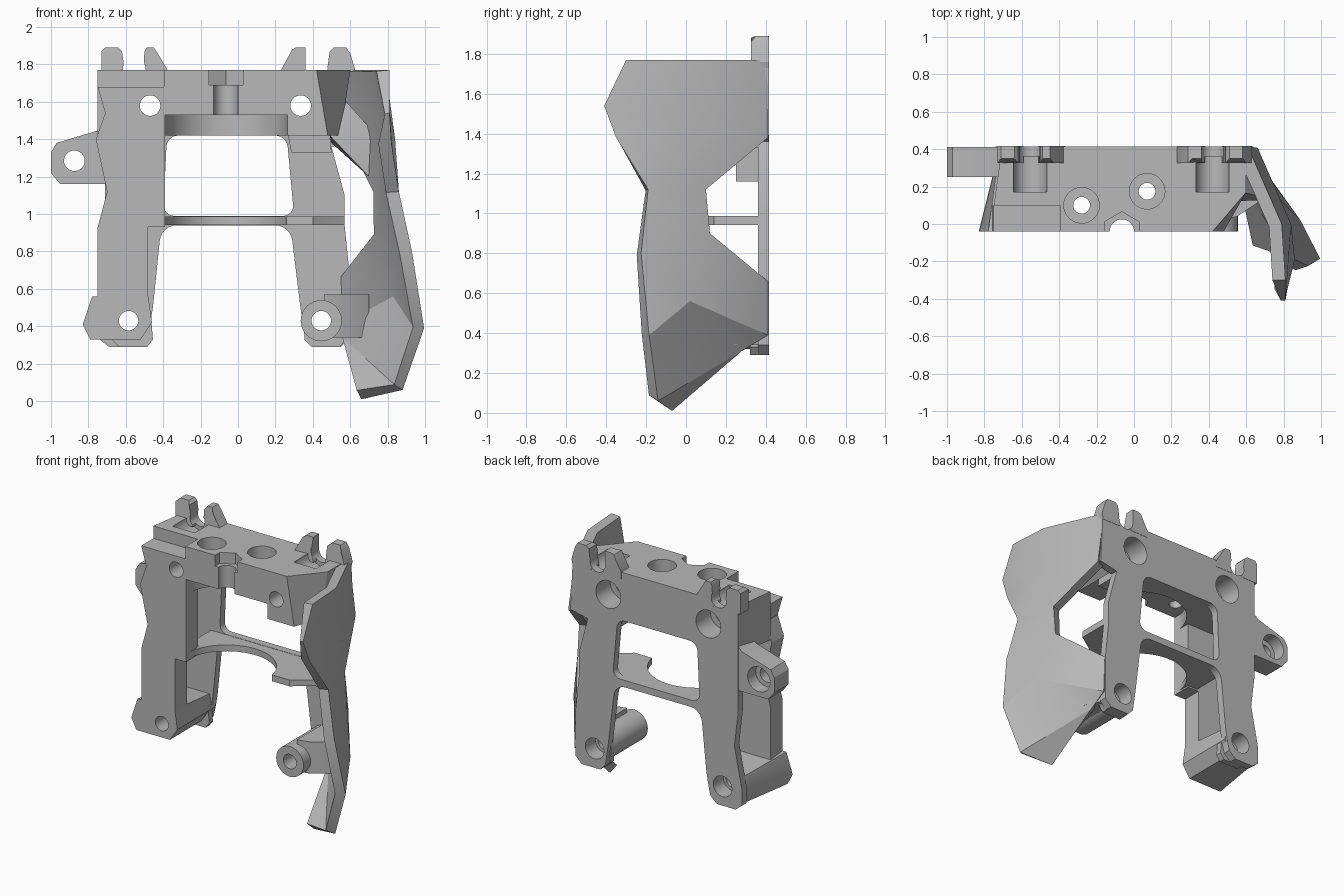
import bpy, bmesh, math

if "Cube" in bpy.data.objects:
    bpy.data.objects.remove(bpy.data.objects["Cube"], do_unlink=True)

grey = bpy.data.materials.new("plain grey")
grey.use_nodes = True
grey.diffuse_color = (0.48, 0.48, 0.48, 1)
grey.node_tree.nodes["Principled BSDF"].inputs["Base Color"].default_value = (0.48, 0.48, 0.48, 1)


def finish(name, bm):
    mesh = bpy.data.meshes.new(name)
    bm.to_mesh(mesh)
    bm.free()
    mesh.materials.append(grey)
    ob = bpy.data.objects.new(name, mesh)
    bpy.context.collection.objects.link(ob)
    return ob


def prism(name, pts, axis, lo, hi, radius=0):
    """Extrude a flat outline along y (points are x, z) or z (points are x, y)."""
    bm = bmesh.new()
    place = (lambda p, d: (p[0], d, p[1])) if axis == "y" else (lambda p, d: (p[0], p[1], d))
    ends = [[bm.verts.new(place(p, d)) for p in pts] for d in (lo, hi)]
    bm.faces.new(ends[0])
    bm.faces.new(ends[1][::-1])
    n = len(pts)
    for i in range(n):
        j = (i + 1) % n
        bm.faces.new((ends[0][i], ends[1][i], ends[1][j], ends[0][j]))
    bmesh.ops.recalc_face_normals(bm, faces=bm.faces)
    if radius:
        sides = [e for e in bm.edges if (e.verts[0] in ends[0]) != (e.verts[1] in ends[0])]
        bmesh.ops.bevel(bm, geom=sides, offset=radius, segments=6, profile=0.5, affect="EDGES")
    return finish(name, bm)


def rod(name, centre, r, axis, lo, hi, sides=32):
    turn = math.pi / 6 if sides == 6 else 0
    steps = [turn + 2 * math.pi * i / sides for i in range(sides)]
    return prism(name, [(centre[0] + r * math.cos(t), centre[1] + r * math.sin(t)) for t in steps],
                 axis, lo, hi)


def cut(ob, *cutters):
    for c in cutters:
        mod = ob.modifiers.new("cut", "BOOLEAN")
        mod.operation, mod.solver, mod.object = "DIFFERENCE", "EXACT", c
        bpy.context.view_layer.objects.active = ob
        bpy.ops.object.modifier_apply(modifier=mod.name)
        bpy.data.objects.remove(c, do_unlink=True)


BACK, FRONT = 0.415, -0.04
BOLTS = [(-0.47, 1.58), (0.335, 1.58)]
FEET = [(-0.585, 0.43), (0.445, 0.43)]
GROOVES = [(-0.555, 1.78), (0.42, 1.78)]
EAR = (-0.875, 1.285)
ROUND = (-0.065, -0.04)


def grooves(r, y0):
    return [rod("groove_cutter", g, r, "y", y0, 0.5) for g in GROOVES]


def foot_holes(centre):
    return (rod("foot_hole", centre, 0.052, "y", -0.2, 0.6),
            rod("foot_counterbore", centre, 0.075, "y", 0.3, 0.6))


# Back plate with two legs
back = prism("back_plate", [
    (-0.71, 1.77), (-0.71, 1.0), (-0.68, 0.75), (-0.74, 0.45), (-0.74, 0.33), (-0.69, 0.29),
    (-0.54, 0.29), (-0.46, 0.36), (-0.3, 0.8), (0.2, 0.8), (0.36, 0.33), (0.40, 0.29),
    (0.55, 0.29), (0.6, 0.34), (0.6, 0.65), (0.57, 0.94), (0.57, 1.1), (0.50, 1.36), (0.64, 1.39),
    (0.62, 1.77)], "y", 0.36, BACK)
cut(back,
    prism("upper_opening", [(-0.40, 0.99), (0.30, 0.99), (0.26, 1.42), (-0.38, 1.42)], "y", 0.2, 0.6, 0.06),
    prism("lower_opening", [(-0.41, 0.94), (0.28, 0.94), (0.34, 0.45), (0.38, 0.2), (-0.52, 0.2),
                            (-0.46, 0.45)], "y", 0.2, 0.6, 0.08),
    *[rod("bolt_cutter", c, 0.10, "y", 0.2, 0.6) for c in BOLTS],
    *[rod("foot_cutter", c, 0.075, "y", 0.2, 0.6) for c in FEET],
    *grooves(0.06, 0.1))

# Thickened pads at the leg ends
for side, (x, z) in zip(("right", "left"), FEET):
    pad = prism(side + "_foot_pad", [(x - 0.09, z - 0.1), (x - 0.05, z - 0.14), (x + 0.1, z - 0.14),
                                     (x + 0.13, z - 0.1), (x + 0.12, z + 0.02), (x - 0.09, z + 0.02)],
                "y", 0.32, 0.362)
    cut(pad, *foot_holes((x, z)))

# Top block, its bevelled end leaning in toward the bottom
block = prism("top_block", [(-0.395, FRONT), (0.42, FRONT), (0.6, 0.17), (0.6, 0.38), (-0.71, 0.38),
                            (-0.75, 0.1), (-0.395, 0.1)], "z", 1.42, 1.77)
for v in block.data.vertices:
    if v.co.z < 1.5 and v.co.x > 0.4:
        v.co.x += 0.06 if v.co.y < 0 else -0.05
cut(block,
    rod("round_cutter", ROUND, 0.33, "z", 1.3, 1.53, 64),
    rod("slot_cutter", ROUND, 0.065, "z", 1.4, 1.8),
    rod("nut_cutter", ROUND, 0.105, "z", 1.69, 1.8, 6),
    *[rod("top_counterbore", c, 0.095, "z", 1.62, 1.8) for c in ((-0.28, 0.1), (0.07, 0.175))],
    *[rod("top_hole", c, 0.045, "z", 1.3, 1.8) for c in ((-0.28, 0.1), (0.07, 0.175))],
    *[rod("bolt_hole", c, 0.055, "y", -0.2, 0.6) for c in BOLTS],
    *[rod("bolt_counterbore", c, 0.10, "y", 0.25, 0.6) for c in BOLTS],
    *grooves(0.09, 0.17))

# Ledge under the block
prism("block_ledge", [(0.265, 1.43), (0.285, 1.33), (0.50, 1.33), (0.49, 1.43)], "y", 0.22, 0.37)

# Faceted gusset joining block and wing
bm = bmesh.new()
for co in ((0.50, 0.38, 1.38), (0.49, 0.12, 1.42), (0.70, 0.14, 1.20), (0.74, 0.13, 1.42),
           (0.58, 0.17, 1.60), (0.55, 0.38, 1.60), (0.62, 0.38, 1.40)):
    bm.verts.new(co)
bmesh.ops.convex_hull(bm, input=bm.verts)
finish("wing_gusset", bm)

# Hook lugs on the top rear edge, front corner trimmed
LUGS = [
    [(-0.73, 1.72), (-0.73, 1.87), (-0.71, 1.89), (-0.64, 1.89), (-0.62, 1.87), (-0.61, 1.80), (-0.59, 1.72)],
    [(-0.51, 1.72), (-0.50, 1.87), (-0.49, 1.89), (-0.45, 1.89), (-0.43, 1.86), (-0.37, 1.76), (-0.37, 1.72)],
    [(0.23, 1.72), (0.23, 1.77), (0.29, 1.88), (0.31, 1.89), (0.36, 1.89), (0.36, 1.79), (0.38, 1.72)],
    [(0.47, 1.72), (0.49, 1.87), (0.51, 1.89), (0.58, 1.89), (0.60, 1.86), (0.63, 1.76), (0.62, 1.72)]]
for i, pts in enumerate(LUGS):
    lug = prism("hook_lug_%d" % (i + 1), pts, "y", 0.325, BACK + 0.002)
    for v in lug.data.vertices:
        if v.co.z > 1.885 and v.co.y < 0.35:
            v.co.y += 0.025
    cut(lug, *grooves(0.06, 0.1))

# Front post on the right-hand side of the model, open behind
post = prism("front_post", [
    (-0.75, 1.68), (-0.71, 1.54), (-0.76, 1.40), (-0.70, 1.12), (-0.75, 0.93), (-0.75, 0.54),
    (-0.48, 0.54), (-0.48, 0.93), (-0.39, 0.93), (-0.39, 1.68)], "y", FRONT, 0.1)
cut(post, rod("bolt_hole", BOLTS[0], 0.055, "y", -0.2, 0.6))

# Foot block, narrowing toward the back
foot = prism("foot_block", [(-0.78, 0.56), (-0.83, 0.41), (-0.79, 0.33), (-0.52, 0.33), (-0.46, 0.42),
                            (-0.48, 0.56)], "y", FRONT, 0.40)
for v in foot.data.vertices:
    if v.co.y > 0.2:
        v.co.x = max(v.co.x, -0.72)
        v.co.z = min(v.co.z, 0.52)
cut(foot, *foot_holes(FEET[0]))

# Side ear with a counterbored hole
ear = prism("side_ear", [(-1.0, 1.33), (-0.97, 1.38), (-0.74, 1.45), (-0.66, 1.52), (-0.66, 1.16),
                         (-0.95, 1.16), (-1.0, 1.22)], "y", 0.25, BACK - 0.002)
cut(ear, rod("ear_hole", EAR, 0.055, "y", 0.1, 0.6), rod("ear_counterbore", EAR, 0.09, "y", 0.32, 0.6))

# Shelf with a round notch
shelf = prism("shelf", [(-0.47, 0.02), (0.40, 0.02), (0.45, 0.06), (0.57, 0.14), (0.57, 0.39), (-0.47, 0.39)],
              "z", 0.942, 0.988)
cut(shelf, rod("round_cutter", ROUND, 0.33, "z", 0.5, 1.2, 64))

# Round boss and its arm to the wing
boss = rod("foot_boss", FEET[1], 0.11, "y", FRONT, 0.38)
arm = prism("boss_arm", [(0.46, 0.02), (0.55, 0.04), (0.70, 0.14), (0.57, 0.40), (0.46, 0.40)],
            "z", 0.34, 0.57)
for part in (boss, arm):
    cut(part, *foot_holes(FEET[1]))

# Faceted side wing: outer skin, thickened inward
P = dict(
    a=(0.61, 0.41, 1.77), b=(0.79, 0.0, 1.77), c=(0.81, -0.30, 1.77), d=(0.81, -0.41, 1.54),
    e=(0.82, -0.35, 1.38), f=(0.86, -0.19, 1.12), g=(0.79, 0.10, 1.12), h=(0.66, 0.41, 1.38),
    m=(0.84, 0.0, 1.40), n=(0.93, -0.225, 0.80), o=(0.79, 0.12, 0.90), p=(0.89, 0.02, 0.56),
    i=(0.60, 0.41, 0.66), j=(0.995, -0.185, 0.39), k=(0.61, 0.41, 0.39), l=(0.61, 0.28, 0.31),
    s=(0.88, -0.14, 0.06), t=(0.66, -0.07, 0.01))
bm = bmesh.new()
V = {key: bm.verts.new(co) for key, co in P.items()}
for face in "abmh bcdm dem efm fgm ghm fnog npo opi njp pjl plk pki jsl stl".split():
    bm.faces.new([V[key] for key in face])
wing = finish("side_wing", bm)
mod = wing.modifiers.new("thickness", "SOLIDIFY")
mod.thickness, mod.offset = 0.07, -1
bpy.context.view_layer.objects.active = wing
bpy.ops.object.modifier_apply(modifier=mod.name)
for v in wing.data.vertices:
    v.co.z = min(max(v.co.z, 0.0), 1.77)
    v.co.y = min(v.co.y, BACK)
    if v.co.y < -0.37:
        v.co.x = max(v.co.x, 0.785)

# Smooth the round parts, keep edges sharp
bpy.ops.object.select_all(action="DESELECT")
for ob in bpy.context.collection.objects:
    if ob.type == "MESH" and ob.data.materials and ob.data.materials[0] == grey:
        ob.select_set(True)
        bpy.context.view_layer.objects.active = ob
bpy.ops.object.shade_smooth_by_angle(angle=math.radians(30))
